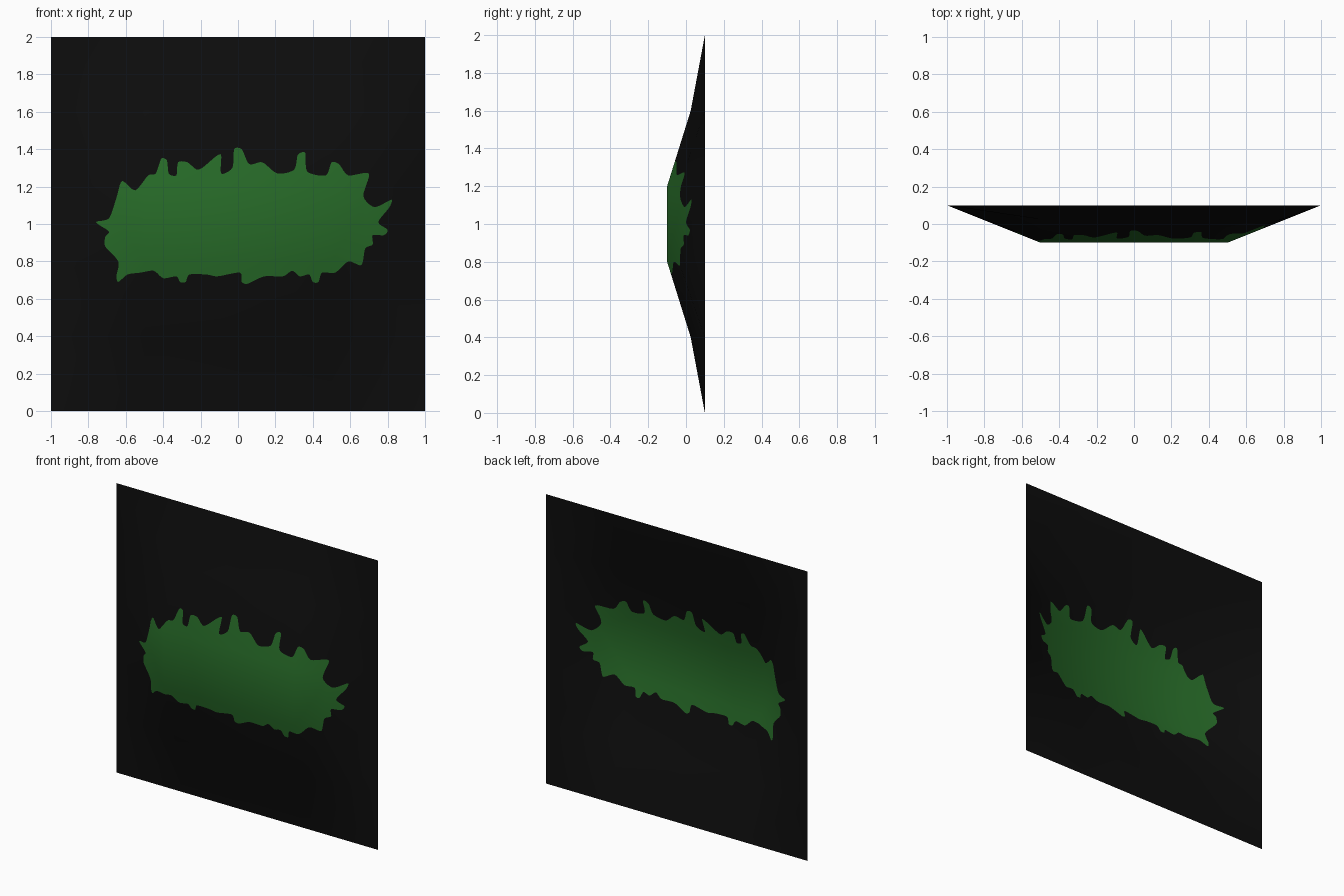
import bpy
from mathutils import Vector
from mathutils.geometry import delaunay_2d_cdt

default_cube = bpy.data.objects.get("Cube")
if default_cube:
    bpy.data.objects.remove(default_cube, do_unlink=True)


def make_material(name, colour):
    material = bpy.data.materials.new(name)
    material.use_nodes = True
    material.diffuse_color = (*colour, 1)
    shader = next(n for n in material.node_tree.nodes if n.type == "BSDF_PRINCIPLED")
    shader.inputs["Base Color"].default_value = (*colour, 1)
    return material


# Depth of the bulging sheet: flat in the middle, falling to a straight border
COLUMNS = [-1, -0.5, 0, 0.5, 1]
ROWS = [0, 0.4, 0.8, 1.2, 1.6, 2]


def depth(x, z):
    from_edge = 1 - abs(z - 1)
    if from_edge < 0.4:
        bulge = from_edge * 0.075 / 0.4
    else:
        bulge = min(0.2, 0.075 + (from_edge - 0.4) * 0.125 / 0.4)
    return 0.1 - bulge * min(1, (1 - abs(x)) * 2)


# Normal blended softly over neighbouring panels of the sheet
def soft_normal(x, z):
    left, right = max(-1, x - 0.5), min(1, x + 0.5)
    low, high = max(0, z - 0.4), min(2, z + 0.4)
    slope_x = (depth(right, z) - depth(left, z)) / (right - left)
    slope_z = (depth(x, high) - depth(x, low)) / (high - low)
    return Vector((slope_x, -1, slope_z)).normalized()


# Ragged leafy outline, clockwise from the left tip, in hundredths
OUTLINE = [
    (-76, 101), (-69, 103), (-65, 114), (-62, 123), (-55, 118), (-48, 126),
    (-44, 127), (-41, 135), (-38, 134), (-37, 127), (-33, 126), (-32, 133),
    (-27, 133), (-21, 129), (-12, 136), (-9, 137), (-9, 127), (-3, 130),
    (-2, 140), (2, 140), (6, 132), (13, 133), (21, 127), (30, 129),
    (32, 137), (36, 138), (37, 128), (47, 126), (50, 133), (54, 132),
    (59, 126), (70, 127), (67, 115), (73, 109), (82, 113), (81, 109),
    (75, 101), (80, 97), (78, 94), (72, 94), (72, 89), (68, 87),
    (66, 78), (59, 80), (52, 74), (45, 74), (43, 69), (40, 69),
    (38, 73), (33, 72), (29, 75), (24, 72), (14, 72), (5, 68),
    (2, 69), (1, 74), (-11, 72), (-17, 73), (-26, 73), (-28, 69),
    (-31, 69), (-33, 72), (-40, 71), (-45, 75), (-52, 74), (-59, 73),
    (-64, 69), (-65, 72), (-64, 80), (-71, 88), (-71, 93), (-69, 96),
]


def smooth_loop(points, steps=5, tension=0.4):
    loop = []
    for i, b in enumerate(points):
        a, c, d = points[i - 1], points[(i + 1) % len(points)], points[(i + 2) % len(points)]
        limit = (c - b).length
        start, end = (c - a) * tension, (d - b) * tension
        # keep handles short where points sit close together
        for handle in (start, end):
            if handle.length > limit:
                handle *= limit / handle.length
        for step in range(steps):
            t = step / steps
            ease = t * t * (3 - 2 * t)
            loop.append(b.lerp(c, ease) + start * (t * (1 - t) ** 2) - end * (t * t * (1 - t)))
    return loop


leaf_loop = smooth_loop([Vector(p) / 100 for p in OUTLINE])
leaf_loop.reverse()

# Sheet panels and leafy patch are cut into each other as one flat layout
points = [Vector((x, z)) for z in ROWS for x in COLUMNS]
width = len(COLUMNS)
panels = []
for row in range(len(ROWS) - 1):
    for col in range(width - 1):
        corner = row * width + col
        panels.append([corner, corner + 1, corner + width + 1, corner + width])
leaf_face = list(range(len(points), len(points) + len(leaf_loop)))
points += leaf_loop
flat, _, faces, _, _, sources = delaunay_2d_cdt(
    points, [], panels + [leaf_face], 0, 0.0001, True)

# Bend the layout into the bulging sheet
mesh = bpy.data.meshes.new("bulging_sheet")
mesh.from_pydata([(p.x, depth(p.x, p.y), p.y) for p in flat], [], faces)
mesh.materials.append(make_material("black", (0.004, 0.004, 0.004)))
mesh.materials.append(make_material("leaf green", (0.02, 0.145, 0.021)))
for polygon, source in zip(mesh.polygons, sources):
    polygon.material_index = int(len(panels) in source)
    polygon.use_smooth = True
mesh.update()
mesh.normals_split_custom_set_from_vertices([soft_normal(p.x, p.y) for p in flat])

sheet = bpy.data.objects.new("bulging_sheet", mesh)
bpy.context.collection.objects.link(sheet)
